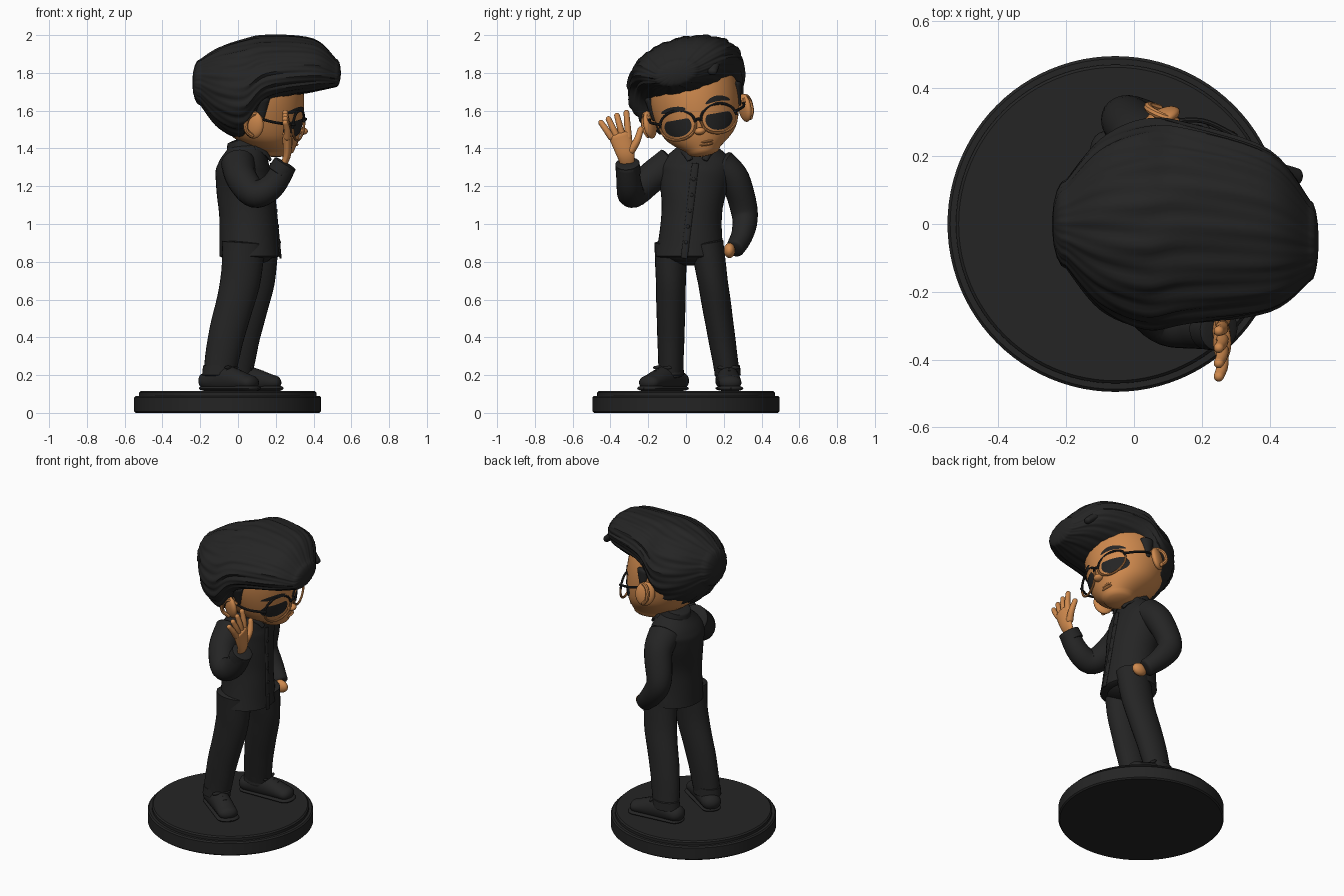
import bpy, bmesh
from math import sin, cos, pi, radians
from mathutils import Matrix, Vector
from mathutils.bvhtree import BVHTree

default_cube = bpy.data.objects.get("Cube")
if default_cube:
    bpy.data.objects.remove(default_cube)


def material(name, *colour):
    mat = bpy.data.materials.new(name)
    mat.use_nodes = True
    mat.diffuse_color = (*colour, 1)
    mat.node_tree.nodes["Principled BSDF"].inputs["Base Color"].default_value = (*colour, 1)
    return mat


BLACK = material("soft_black", .018, .018, .018)
SKIN = material("warm_skin", .62, .25, .075)
X, Y, Z = Matrix.Identity(3)
# Head frame: tilted sideways about the facing axis
HEAD = Matrix.Translation((0, .055, 1.6)) @ Matrix.Rotation(radians(10), 4, 'X')


def finish(name, bm, mat, place=Matrix()):
    bmesh.ops.recalc_face_normals(bm, faces=bm.faces)
    bm.transform(place)
    mesh = bpy.data.meshes.new(name)
    bm.to_mesh(mesh)
    bm.free()
    mesh.materials.append(mat)
    ob = bpy.data.objects.new(name, mesh)
    bpy.context.collection.objects.link(ob)
    bpy.ops.object.select_all(action='DESELECT')
    ob.select_set(True)
    bpy.context.view_layer.objects.active = ob
    bpy.ops.object.shade_smooth_by_angle(angle=radians(40))
    return ob


def spline(rows, steps=6):
    """Smooth path through rows of x, y, z and two radii."""
    path = []
    for i in range(len(rows) - 1):
        before, here, after = rows[max(i - 1, 0)], rows[i], rows[i + 1]
        beyond = rows[min(i + 2, len(rows) - 1)]
        for k in range(steps):
            t = k / steps
            path.append([b + t / 2 * (c - a + t * (2 * a - 5 * b + 4 * c - d + t * (3 * (b - c) - a + d)))
                         for a, b, c, d in zip(before, here, after, beyond)])
    return path + [list(rows[-1])]


def sweep(name, rows, mat, side_axis=X, axis=None, cap=.5, sides=24, groove=None, place=Matrix()):
    """Loft ellipses along a path; cap sets how domed the ends are."""
    path = spline(rows)
    centres = [Vector(row[:3]) for row in path]
    rings = []
    for i, (*_, wide, deep) in enumerate(path):
        ahead, behind = centres[min(i + 1, len(path) - 1)], centres[max(i - 1, 0)]
        rings.append((centres[i], axis or (ahead - behind).normalized(), wide, deep))

    def dome(ring, sign):
        centre, along, wide, deep = ring
        return [(centre + along * sign * cap * min(wide, deep) * sin(k * .36), along,
                 wide * cos(k * .36), deep * cos(k * .36)) for k in range(1, 5)]

    rings = dome(rings[0], -1)[::-1] + rings + dome(rings[-1], 1)
    bm, loops = bmesh.new(), []
    for i, (centre, along, wide, deep) in enumerate(rings):
        side = (side_axis - along * side_axis.dot(along)).normalized()
        up = along.cross(side)
        loop = []
        for j in range(sides):
            angle = 2 * pi * j / sides
            swell = groove(angle, i / len(rings)) if groove else 1
            loop.append(bm.verts.new(centre + swell * (side * wide * cos(angle) + up * deep * sin(angle))))
        loops.append(loop)
    bridge(bm, loops)
    bm.faces.new(loops[-1])
    return finish(name, bm, mat, place)


def bridge(bm, loops):
    bm.faces.new(loops[0])
    for low, high in zip(loops, loops[1:]):
        for j in range(len(low)):
            bm.faces.new((low[j - 1], low[j], high[j], high[j - 1]))


def limb(name, points, start, end, mat, ratio=1, **options):
    """Sweep whose radius tapers evenly from start to end."""
    last = len(points) - 1
    radii = [start + (end - start) * i / last for i in range(last + 1)]
    return sweep(name, [(*p, r, r * ratio) for p, r in zip(points, radii)], mat, **options)


def blob(name, centre, size, mat, place=Matrix(), turn=Matrix()):
    bm = bmesh.new()
    shape = Matrix.Translation(centre) @ turn @ Matrix.Diagonal((*size, 1))
    bmesh.ops.create_uvsphere(bm, u_segments=24, v_segments=16, radius=1, matrix=shape)
    return finish(name, bm, mat, place)


def wrinkle(angle, along):
    return 1 + .012 * sin(2 * angle + 30 * along) * sin(9 * along + 1)


def strands(angle, along):
    return 1 + .016 * sin(15 * angle + 7 * along) + .012 * sin(31 * angle - 9 * along)


# Round stepped base
for name, radius, height in (("base", .495, .09), ("base_step", .47, .115)):
    bm = bmesh.new()
    bmesh.ops.create_cone(bm, cap_ends=True, segments=96, radius1=radius, radius2=radius, depth=height,
                          matrix=Matrix.Translation((-.055, 0, height / 2)))
    bevel = finish(name, bm, BLACK).modifiers.new("soft_edge", 'BEVEL')
    bevel.width = .008

# Legs and shoes
for side, hip, ankle, yaw in (("right", Vector((.03, -.08, .9)), Vector((-.1, -.08, .2)), -35),
                              ("left", Vector((.1, .11, .9)), Vector((-.01, .22, .2)), 4)):
    thigh, shin = hip.lerp(ankle, .3) + X * .02, hip.lerp(ankle, .7)
    limb(side + "_leg", [hip, thigh, shin, ankle], .115, .085, BLACK, .76, cap=.1, groove=wrinkle)
    limb(side + "_trouser_cuff", [ankle + Z * .05, ankle], .085, .09, BLACK, .78, cap=.1)
    foot = Matrix.Translation((ankle.x, ankle.y, 0)) @ Matrix.Rotation(radians(yaw), 4, 'Z')
    sweep(side + "_shoe", [(-.07, 0, .17, .06, .05), (.05, 0, .18, .06, .07), (.2, 0, .16, .06, .04)],
          BLACK, Y, X, cap=1, place=foot)
    limb(side + "_sole", [(-.07, 0, .13), (.2, 0, .13)], .06, .07, BLACK, .25,
         side_axis=Y, axis=X, cap=3, place=foot)
    for k in range(3):
        knot = Vector((.08 + .03 * k, 0, .24 - .01 * k))
        ends = [knot + Y * s * .04 - Z * .02 for s in (-1, 1)]
        limb(side + "_lace", [ends[0], knot, ends[1]], .006, .006, BLACK, sides=8, place=foot)
    for s in (-1, 1):
        blob(side + "_bow", (.08, s * .03, .24), (.01, .03, .01), BLACK, foot)
blob("trouser_seat", (.06, .02, .86), (.14, .16, .08), BLACK)

# Shirt with button strip
sweep("shirt", [(.06, .02, .83, .16, .18), (.05, .03, 1.05, .15, .16), (.03, .05, 1.25, .15, .19),
                (.03, .06, 1.33, .13, .19), (.05, .06, 1.42, .09, .09)],
      BLACK, axis=Z, cap=.1, sides=40, groove=wrinkle)
hem, throat = Vector((.225, -.01, .82)), Vector((.175, .05, 1.32))
limb("button_strip", [hem, throat], .006, .006, BLACK, 3, sides=12)
for k in range(1, 6):
    blob("button", hem.lerp(throat, k / 6) + X * .005, (.005, .01, .01), BLACK)

# Neck and collar
limb("neck", [(.07, .06, 1.34), (.08, .06, 1.48)], .08, .08, SKIN)
blob("throat", (.13, .06, 1.37), (.03, .03, .03), SKIN)
limb("collar", [(.04, .06, 1.36), (.03, .06, 1.45)], .11, .09, BLACK,
     axis=Vector((-.3, 0, 1)).normalized(), cap=.1)
for s in (-1, 1):
    limb("collar_point", [(.09, .06 + s * .09, 1.4), (.14, .06 + s * .06, 1.38), (.17, .06 + s * .04, 1.34)],
         .014, .008, BLACK, 2, sides=12)

# Sleeves
limb("waving_sleeve", [(0, -.08, 1.32), (.02, -.19, 1.24), (.09, -.28, 1.16), (.18, -.3, 1.2), (.25, -.31, 1.31)],
     .09, .06, BLACK, side_axis=Y, cap=.2)
limb("waving_cuff", [(.22, -.305, 1.27), (.25, -.31, 1.32)], .066, .064, BLACK, side_axis=Y, cap=.1)
limb("pocket_sleeve", [(.03, .18, 1.31), (.02, .26, 1.23), (-.02, .31, 1.06), (.04, .3, .95), (.12, .26, .87)],
     .1, .055, BLACK, .9, cap=.3, groove=wrinkle)

# Hands
blob("pocket_hand", (.15, .23, .86), (.05, .03, .04), SKIN)
limb("waving_palm", [(.24, -.31, 1.31), (.26, -.32, 1.37), (.26, -.35, 1.47)], .035, .06, SKIN, .45, side_axis=Y)
limb("thumb", [(.26, -.29, 1.39), (.27, -.26, 1.44), (.26, -.24, 1.5)], .022, .016, SKIN, cap=1)
for k, name in enumerate(("index", "middle", "ring", "little")):
    root = Vector((.26, -.305 - .03 * k, 1.46))
    lean = .08 + .18 * k
    tip = root + (Z * cos(lean) - Y * sin(lean)) * (.13 - .012 * k)
    limb(name + "_finger", [root, root.lerp(tip, .5), tip - X * .01], .019, .015, SKIN, cap=1)

# Head, nose and lips
head = sweep("head", [(.2, 0, -.21, .1, .09), (.14, 0, -.12, .19, .19), (.1, 0, .03, .25, .235),
                      (.1, 0, .16, .24, .23), (.1, 0, .25, .2, .19)],
             SKIN, axis=Z, cap=.4, sides=48, place=HEAD)
blob("nose", (.34, 0, -.11), (.03, .03, .02), SKIN, HEAD)
for name, height in (("upper_lip", -.17), ("lower_lip", -.185)):
    blob(name, (.3, .02, height), (.02, .04, .008), SKIN, HEAD)

skull = bmesh.new()
skull.from_mesh(head.data)
skull.transform(HEAD.inverted())
FACE = BVHTree.FromBMesh(skull)
skull.free()


def decal(name, y, z, wide, tall, top=1, bend=0):
    """Thin plate lying on the face; top flattens it, bend arches it."""
    bm, loops, sides, rounds = bmesh.new(), [], 32, 6
    for k in range(1, rounds + 1):
        loop = []
        for j in range(sides):
            angle, size = 2 * pi * j / sides, k / rounds
            across, up = size * cos(angle), size * min(sin(angle), top)
            spot = Vector((1, y + wide * across, z + tall * up - bend * across ** 2))
            loop.append(bm.verts.new(FACE.ray_cast(spot, -X)[0] + X * .005))
        loops.append(loop)
    bridge(bm, loops)
    finish(name, bm, BLACK, HEAD)


# Eyes, brows, glasses, ears and sideburns, both sides
for s in (-1, 1):
    decal("eye", s * .11, -.065, .072, .056, top=.6)
    decal("brow", s * .12, .035 + s * .01, .066, .015, bend=.012 + s * .006)
    for name, start, mat in (("upper_rim", 0, BLACK), ("lower_rim", pi, SKIN)):
        turns = [start + pi * k / 6 for k in range(7)]
        limb("glasses_" + name, [(.32 - .03 * cos(a), s * (.11 + .096 * cos(a)), .078 * sin(a) - .06)
                                 for a in turns], .007, .007, mat, sides=8, place=HEAD)
    limb("glasses_temple", [(.3, s * .2, -.04), (.2, s * .25, -.02), (.08, s * .25, .01)],
         .008, .007, BLACK, side_axis=Y, sides=8, place=HEAD)
    blob("ear", (.08, s * .255, -.03), (.06, .026, .075), SKIN, HEAD, Matrix.Rotation(s * radians(25), 4, 'Z'))
    limb("ear_rim", [(.085 + .045 * cos(a), s * (.27 - .02 * cos(a)), .06 * sin(a) - .03)
                     for a in (.5, 1.5, 2.5, 3.5, 4.5)], .012, .012, SKIN, side_axis=Y, sides=8, place=HEAD)
    limb("sideburn", [(.12, s * .225, .1), (.125, s * .23, -.01)], .05, .012, BLACK, .7, place=HEAD)
limb("glasses_bridge", [(.35, -.02, -.05), (.36, 0, -.045), (.35, .02, -.05)], .007, .007, BLACK,
     side_axis=Z, sides=8, place=HEAD)

# Swept-back hair with combed strands and raised front locks
sweep("hair", [(-.2, 0, 1.75, .13, .12), (-.1, 0, 1.72, .25, .21), (.03, 0, 1.72, .31, .25),
               (.15, 0, 1.82, .3, .17), (.4, -.02, 1.84, .24, .13), (.52, -.05, 1.8, .12, .07)],
      BLACK, Y + Z * .25, X, cap=.35, sides=128, groove=strands)
for k in range(6):
    y = .065 * k - .17
    z = 1.92 + .12 * y - 3 * y ** 2
    limb("front_lock", [(.12, y * 1.2, z), (.28, y * 1.1, z + .03), (.4, y, z), (.48, y * .9, z - .06)],
         .045, .025, BLACK, .8, side_axis=Y, cap=.8)
